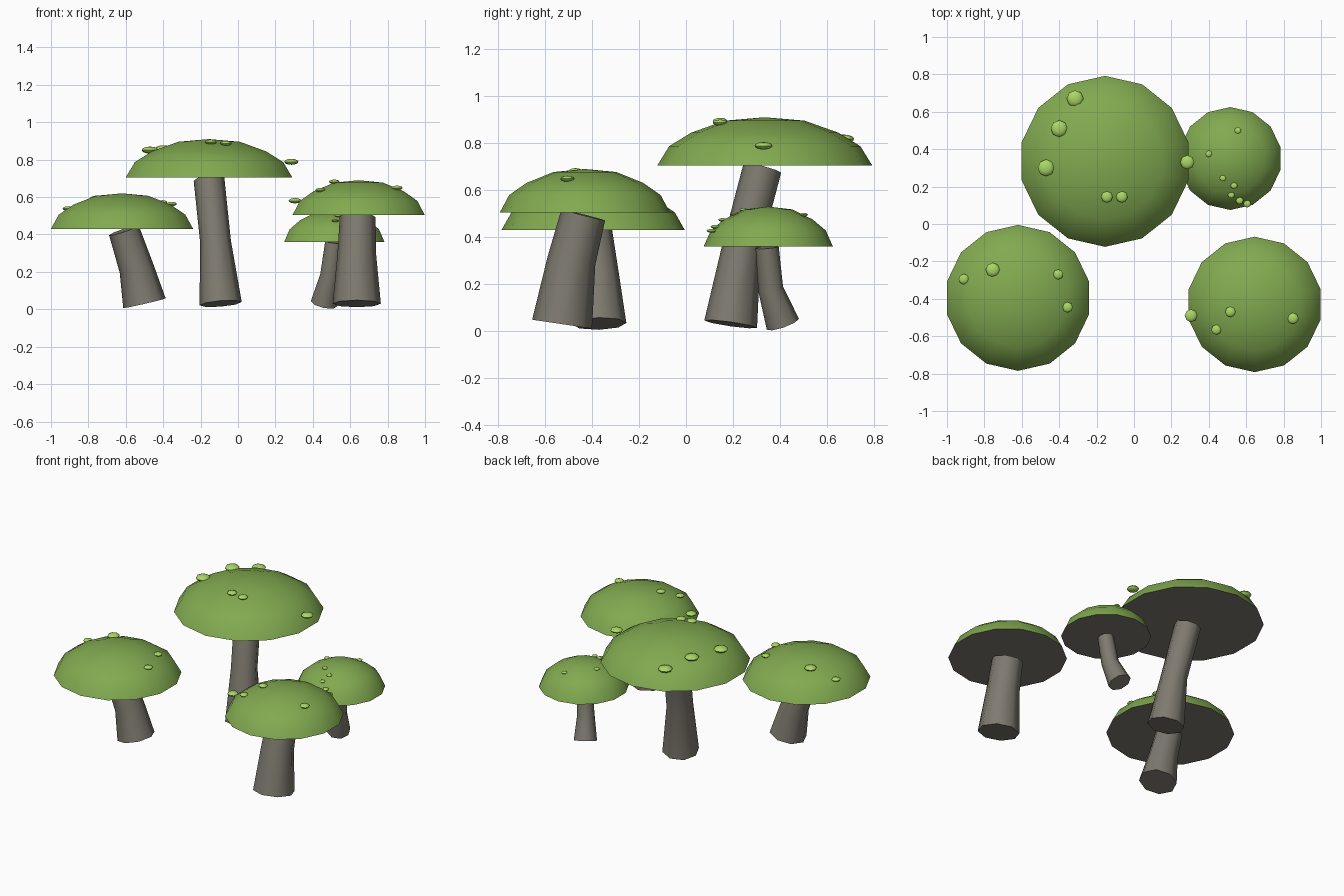
import bpy, bmesh, math
from mathutils import Vector, Matrix

cube = bpy.data.objects.get("Cube")
if cube:
    bpy.data.objects.remove(cube)


def material(name, rgb):
    m = bpy.data.materials.new(name)
    m.use_nodes = True
    m.diffuse_color = (*rgb, 1)
    m.node_tree.nodes["Principled BSDF"].inputs["Base Color"].default_value = (*rgb, 1)
    return m


CAP = material("cap green", (0.22, 0.40, 0.08))
SPOT = material("spot lime", (0.40, 0.68, 0.13))
STEM = material("stem grey brown", (0.21, 0.195, 0.16))

# Dome profile as (radius, height) fractions, rim to crown
PROFILE = [(1, 0), (0.89, 0.40), (0.685, 0.68), (0.37, 0.93), (0, 1)]
CAP_SIDES, STEM_SIDES = 14, 8


def finish(bm, name, mats):
    bmesh.ops.recalc_face_normals(bm, faces=bm.faces)
    for f in bm.faces:
        f.material_index = 1 if len(mats) > 1 and f.normal.z < -0.5 else 0
    mesh = bpy.data.meshes.new(name)
    bm.to_mesh(mesh)
    bm.free()
    for m in mats:
        mesh.materials.append(m)
    obj = bpy.data.objects.new(name, mesh)
    bpy.context.collection.objects.link(obj)
    bpy.ops.object.select_all(action="DESELECT")
    obj.select_set(True)
    bpy.context.view_layer.objects.active = obj
    bpy.ops.object.shade_smooth_by_angle(angle=math.radians(55))


def ring(bm, centre, radius, sides, axis=Vector((0, 0, 1))):
    turn = Vector((0, 0, 1)).rotation_difference(axis)
    angles = [math.pi / 2 + i * math.tau / sides for i in range(sides)]
    return [bm.verts.new(Vector(centre) + turn @ Vector((radius * math.cos(a), radius * math.sin(a), 0)))
            for a in angles]


def bridge(bm, low, high):
    n = len(low)
    for i in range(n):
        j = (i + 1) % n
        bm.faces.new((low[i], low[j], high[j], high[i]))


def make_cap(name, x, y, z, radius, height):
    bm = bmesh.new()
    rings = [ring(bm, (x, y, z + h * height), r * radius, CAP_SIDES) for r, h in PROFILE[:-1]]
    for low, high in zip(rings, rings[1:]):
        bridge(bm, low, high)
    crown = bm.verts.new((x, y, z + height))
    for i in range(CAP_SIDES):
        bm.faces.new((rings[-1][i], rings[-1][(i + 1) % CAP_SIDES], crown))
    bm.faces.new(rings[0])  # flat underside
    finish(bm, name, [CAP, STEM])


def make_stem(name, points, radii):
    pts = [Vector(p) for p in points]
    bm = bmesh.new()
    rings = []
    for i, (p, r) in enumerate(zip(pts, radii)):
        axis = (pts[min(i + 1, len(pts) - 1)] - pts[max(i - 1, 0)]).normalized()
        rings.append(ring(bm, p, r * 1.03, STEM_SIDES, axis))
    for low, high in zip(rings, rings[1:]):
        bridge(bm, low, high)
    bm.faces.new(rings[0])
    bm.faces.new(rings[-1])
    finish(bm, name, [STEM])


def dome_height(t):
    for (r0, h0), (r1, h1) in zip(PROFILE, PROFILE[1:]):
        if t >= r1:
            return max(0.37, h0 + (h1 - h0) * (t - r0) / (r1 - r0))
    return 1


def make_spots(name, x, y, z, radius, height, spots):
    bm = bmesh.new()
    for sx, sy, size in spots:
        t = min(1, math.hypot(sx - x, sy - y) / radius)
        sz = z + height * dome_height(t) + size * 0.2
        bmesh.ops.create_uvsphere(
            bm, u_segments=8, v_segments=6, radius=size,
            matrix=Matrix.Translation((sx, sy, sz)) @ Matrix.Diagonal((1, 1, 0.42, 1)))
    finish(bm, name, [SPOT])


# name: cap (x, y, rim z, radius, height), stem path, stem radii, spots (x, y, size)
MUSHROOMS = {
    "tall": ((-0.155, 0.335, 0.705, 0.457, 0.205),
             [(-0.093, 0.19, 0.03), (-0.12, 0.237, 0.36), (-0.155, 0.325, 0.695)],
             (0.11, 0.08, 0.08),
             [(-0.315, 0.67, 0.045), (-0.4, 0.51, 0.045), (-0.47, 0.3, 0.045),
              (-0.145, 0.145, 0.031), (-0.065, 0.145, 0.031), (0.285, 0.33, 0.038)]),
    "left_leaning": ((-0.62, -0.395, 0.43, 0.39, 0.19),
                     [(-0.5, -0.37, 0.032), (-0.543, -0.375, 0.22), (-0.61, -0.397, 0.422)],
                     (0.113, 0.09, 0.081),
                     [(-0.91, -0.295, 0.028), (-0.755, -0.245, 0.038),
                      (-0.405, -0.27, 0.027), (-0.355, -0.445, 0.028)]),
    "front": ((0.645, -0.43, 0.505, 0.362, 0.185),
              [(0.635, -0.527, 0.03), (0.635, -0.487, 0.3), (0.64, -0.437, 0.495)],
              (0.125, 0.1, 0.093),
              [(0.305, -0.49, 0.034), (0.44, -0.565, 0.027),
               (0.515, -0.47, 0.028), (0.85, -0.505, 0.03)]),
    "small": ((0.515, 0.35, 0.36, 0.275, 0.17),
              [(0.46, 0.412, 0.03), (0.493, 0.36, 0.18), (0.515, 0.345, 0.357)],
              (0.07, 0.052, 0.048),
              [(0.555, 0.5, 0.018), (0.4, 0.375, 0.018), (0.475, 0.245, 0.017),
               (0.535, 0.205, 0.018), (0.52, 0.155, 0.018), (0.565, 0.125, 0.02),
               (0.605, 0.108, 0.02)]),
}

for label, (cap, path, radii, spots) in MUSHROOMS.items():
    make_cap(label + "_mushroom_cap", *cap)
    make_stem(label + "_mushroom_stem", path, radii)
    make_spots(label + "_mushroom_spots", *cap, spots)
